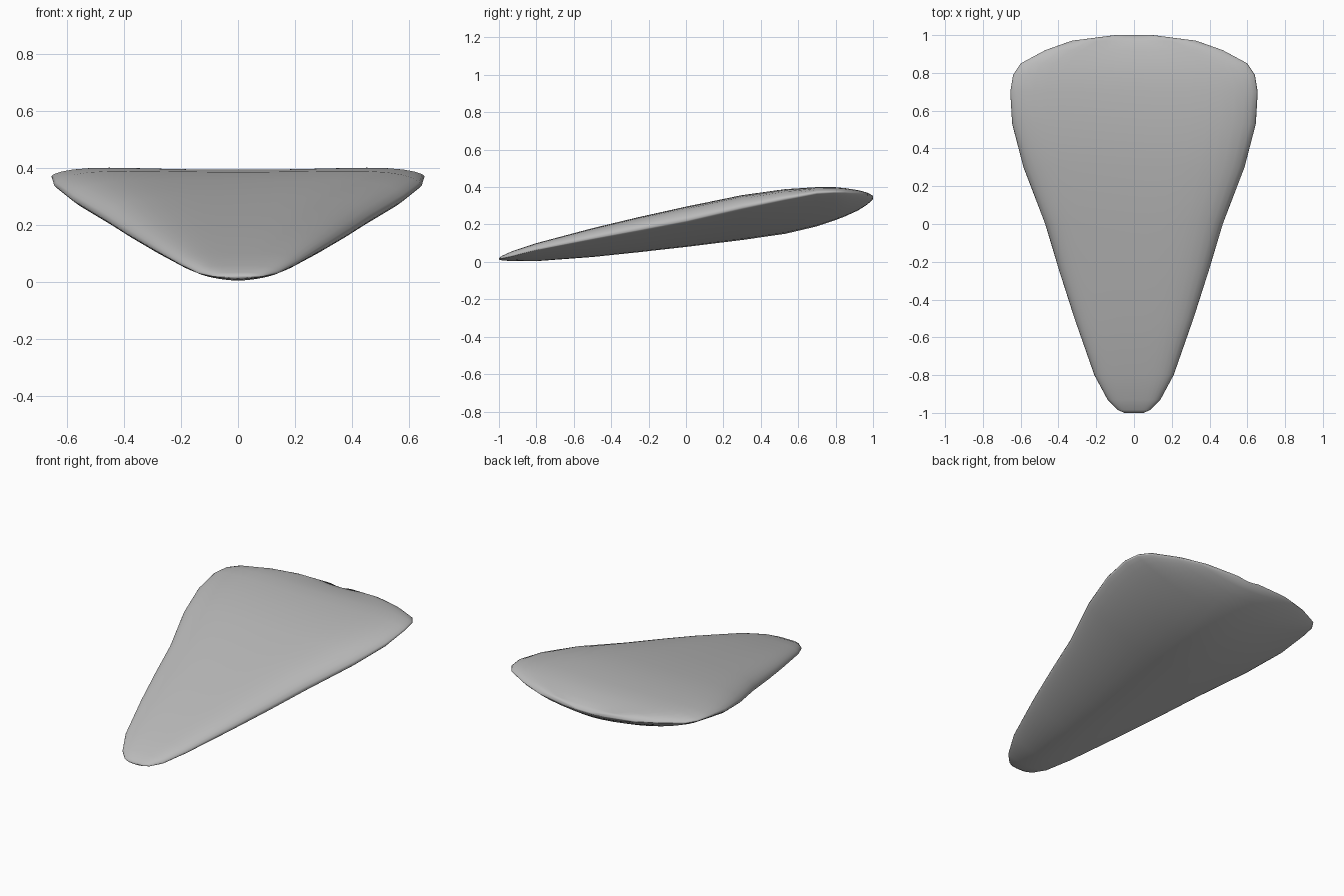
import bpy, bmesh, math

cube = bpy.data.objects.get("Cube")
if cube:
    bpy.data.objects.remove(cube)

grey = bpy.data.materials.new("plain_grey")
grey.use_nodes = True
COLOUR = (0.5, 0.5, 0.5, 1)
grey.diffuse_color = COLOUR
grey.node_tree.nodes["Principled BSDF"].inputs["Base Color"].default_value = COLOUR

# Stations along the body: y, half width, keel height, rim height, deck height
STATIONS = [
    (-1.0, .05, .012, .016, .02),
    (-.985, .085, .008, .018, .032),
    (-.93, .14, .004, .03, .057),
    (-.8, .21, .004, .065, .10),
    (-.5, .315, .026, .125, .18),
    (-.25, .395, .052, .172, .24),
    (0, .47, .08, .22, .295),
    (.3, .585, .117, .29, .355),
    (.53, .645, .15, .338, .385),
    (.7, .655, .19, .37, .393),
    (.79, .64, .22, .374, .393),
    (.85, .6, .243, .372, .387),
    (.92, .47, .275, .365, .376),
    (.97, .33, .307, .354, .362),
    (1.0, .1, .335, .34, .345),
]
RING = 40


def section(bm, y, width, keel, rim, deck):
    """One closed cross-section: flat dished deck above, rounded keel below."""
    ring = []
    dish = .02 * max(0, min(1, y + .3))
    for i in range(RING):
        a = 2 * math.pi * i / RING
        u = abs(math.cos(a))
        if math.sin(a) >= 0:
            z = rim + (deck - rim) * (1 - u ** 5) ** .5
            z += dish * u * u * (1 - u ** 6)
        else:
            z = rim - (rim - keel) * (1 - u ** 1.7) ** .8
        ring.append(bm.verts.new((width * math.cos(a), y, z)))
    return ring


# Loft the wedge body through its cross-sections
bm = bmesh.new()
rings = [section(bm, *s) for s in STATIONS]
for a, b in zip(rings, rings[1:]):
    for i in range(RING):
        j = (i + 1) % RING
        bm.faces.new((a[i], a[j], b[j], b[i]))
bm.faces.new(rings[0])
bm.faces.new(rings[-1])
bmesh.ops.recalc_face_normals(bm, faces=bm.faces)
for f in bm.faces:
    f.smooth = True

mesh = bpy.data.meshes.new("wedge_body")
bm.to_mesh(mesh)
bm.free()
mesh.materials.append(grey)
body = bpy.data.objects.new("wedge_body", mesh)
bpy.context.collection.objects.link(body)
